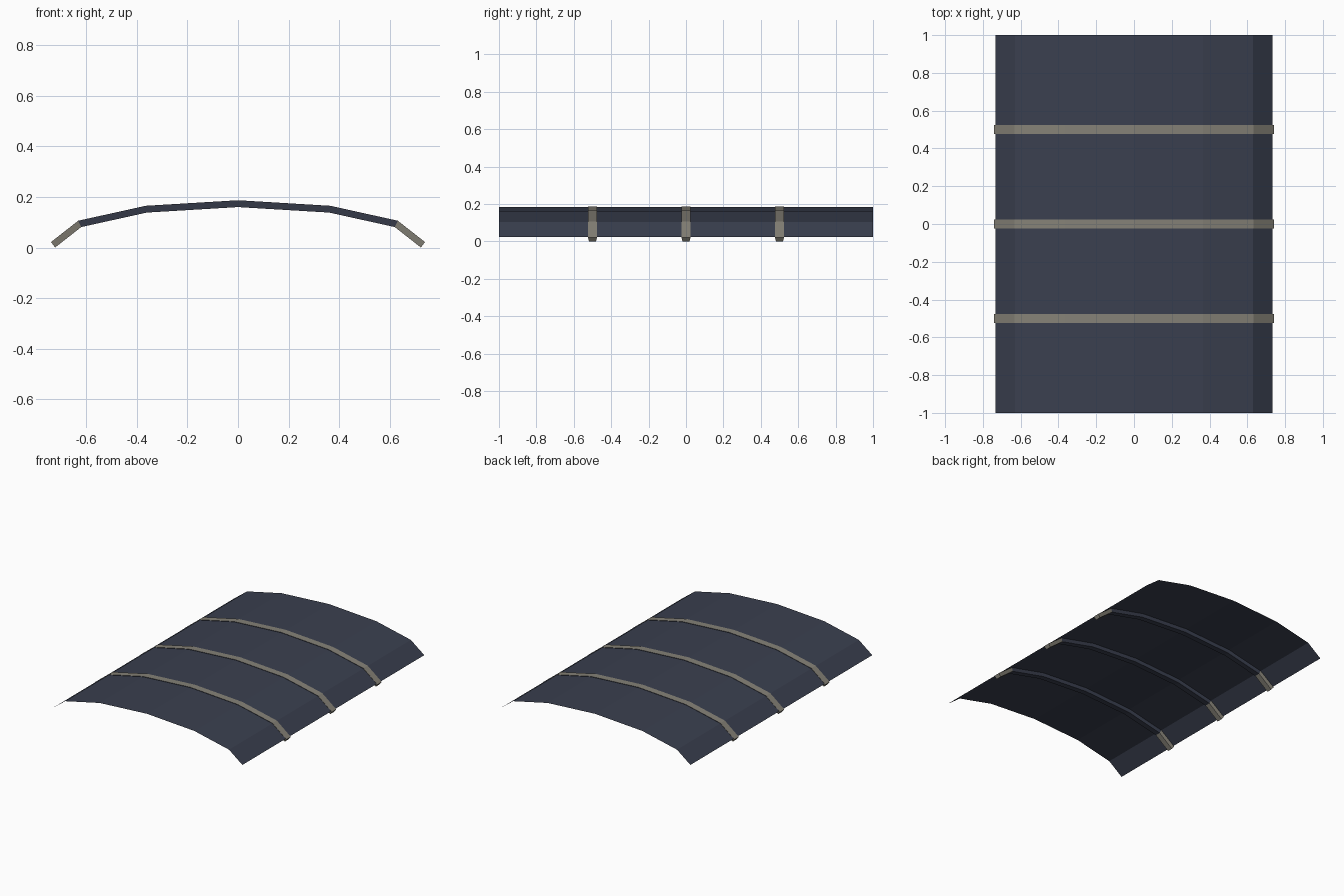
import bpy, bmesh
from mathutils import Vector

if "Cube" in bpy.data.objects:
    bpy.data.objects.remove(bpy.data.objects["Cube"])


def material(name, rgb):
    m = bpy.data.materials.new(name)
    m.diffuse_color = (*rgb, 1)
    m.use_nodes = True
    m.node_tree.nodes["Principled BSDF"].inputs["Base Color"].default_value = m.diffuse_color
    return m


NAVY = material("dark slate blue", (0.042, 0.050, 0.078))
GREY = material("warm grey", (0.235, 0.222, 0.185))

# Outer profile of the straps, centre to right edge (x, z)
HALF = [(0, 0.187), (0.365, 0.165), (0.632, 0.106), (0.74, 0.0215)]
DEPTH = 0.027


def mirrored(pts):
    return [(-x, z) for x, z in reversed(pts[1:])] + list(pts)


def inset(pts, d):
    """Offset an open polyline downwards by d, mitred at the bends."""
    p = [Vector(q) for q in pts]
    out = []
    for i, q in enumerate(p):
        dirs = [(p[j + 1] - p[j]).normalized() for j in (i - 1, i) if 0 <= j < len(p) - 1]
        normals = [Vector((t.y, -t.x)) for t in dirs]
        n = sum(normals, Vector((0, 0))).normalized()
        out.append(q + n * d / n.dot(normals[0]))
    return out


def finish(name, bm, mats):
    me = bpy.data.meshes.new(name)
    bm.to_mesh(me)
    bm.free()
    for m in mats:
        me.materials.append(m)
    ob = bpy.data.objects.new(name, me)
    bpy.context.collection.objects.link(ob)
    return ob


def bar(name, pts, y, mats):
    """Bar following a profile, with a section narrowing towards the inside."""
    bm = bmesh.new()
    rings = []
    for (ox, oz), (ix, iz) in zip(pts, inset(pts, DEPTH)):
        rings.append([bm.verts.new(c) for c in (
            (ox, y - 0.024, oz), (ox, y + 0.024, oz),
            (ix, y + 0.019, iz), (ix, y - 0.019, iz))])
    for a, b in zip(rings, rings[1:]):
        for k in range(4):
            n = (k + 1) % 4
            bm.faces.new((a[k], a[n], b[n], b[k]))
    bm.faces.new(rings[0])
    bm.faces.new(rings[-1])
    bmesh.ops.recalc_face_normals(bm, faces=bm.faces)
    # Second material goes on the upward faces
    for f in bm.faces:
        f.material_index = int(len(mats) > 1 and f.normal.z > 0.5)
    return finish(name, bm, mats)


# Curved cover: a thin folded sheet just under the strap tops
sheet = [tuple(v) for v in inset(mirrored(HALF), 0.003)]
end = Vector((0.734, 0.0245))
sheet[0], sheet[-1] = (-end.x, end.y), (end.x, end.y)
bm = bmesh.new()
rows = [[bm.verts.new((x, y, z)) for y in (-1, 1)] for x, z in sheet]
for a, b in zip(rows, rows[1:]):
    bm.faces.new((a[0], b[0], b[1], a[1]))
finish("cover_sheet", bm, [NAVY])

# Three ribs with grey tops, and grey clips at both ends
for i, y in enumerate((-0.5, 0, 0.5)):
    bar(f"rib_{i + 1}", mirrored(HALF[:3]), y, [NAVY, GREY])
    clip = HALF[2:]
    bar(f"right_clip_{i + 1}", clip, y, [GREY])
    bar(f"left_clip_{i + 1}", [(-x, z) for x, z in reversed(clip)], y, [GREY])
